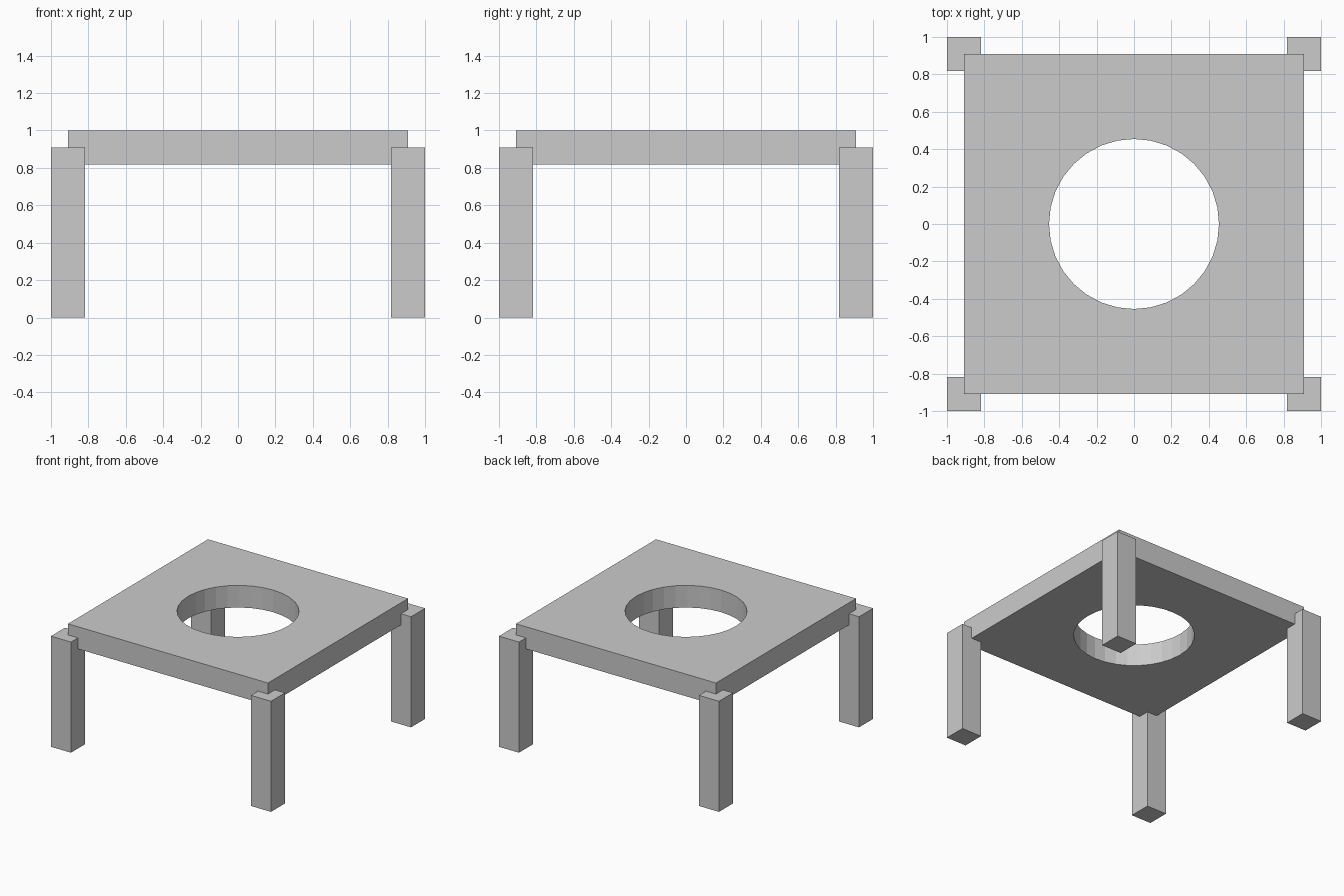
import bpy

if "Cube" in bpy.data.objects:
    bpy.data.objects.remove(bpy.data.objects["Cube"])

U = 1 / 11  # base module: the model is 22 modules wide, 11 tall


def box(name, center, size):
    bpy.ops.mesh.primitive_cube_add(size=1, location=center)
    ob = bpy.context.object
    ob.name = name
    ob.scale = size
    bpy.ops.object.transform_apply(location=False, rotation=False, scale=True)
    return ob


# Square top slab
top = box("table_top", (0, 0, 10 * U), (20 * U, 20 * U, 2 * U))

# Round hole through the middle of the slab
bpy.ops.mesh.primitive_cylinder_add(vertices=32, radius=5 * U, depth=6 * U,
                                    location=(0, 0, 10 * U))
cutter = bpy.context.object
cutter.name = "hole_cutter"
cutter.hide_render = True
cutter.display_type = 'WIRE'
hole = top.modifiers.new("round_hole", 'BOOLEAN')
hole.operation = 'DIFFERENCE'
hole.solver = 'EXACT'
hole.object = cutter

# Four square legs, offset half their width outside the slab corners
for y_name, sy in (("front", -1), ("back", 1)):
    for x_name, sx in (("left", -1), ("right", 1)):
        box(f"{y_name}_{x_name}_leg", (sx * 10 * U, sy * 10 * U, 5 * U),
            (2 * U, 2 * U, 10 * U))
